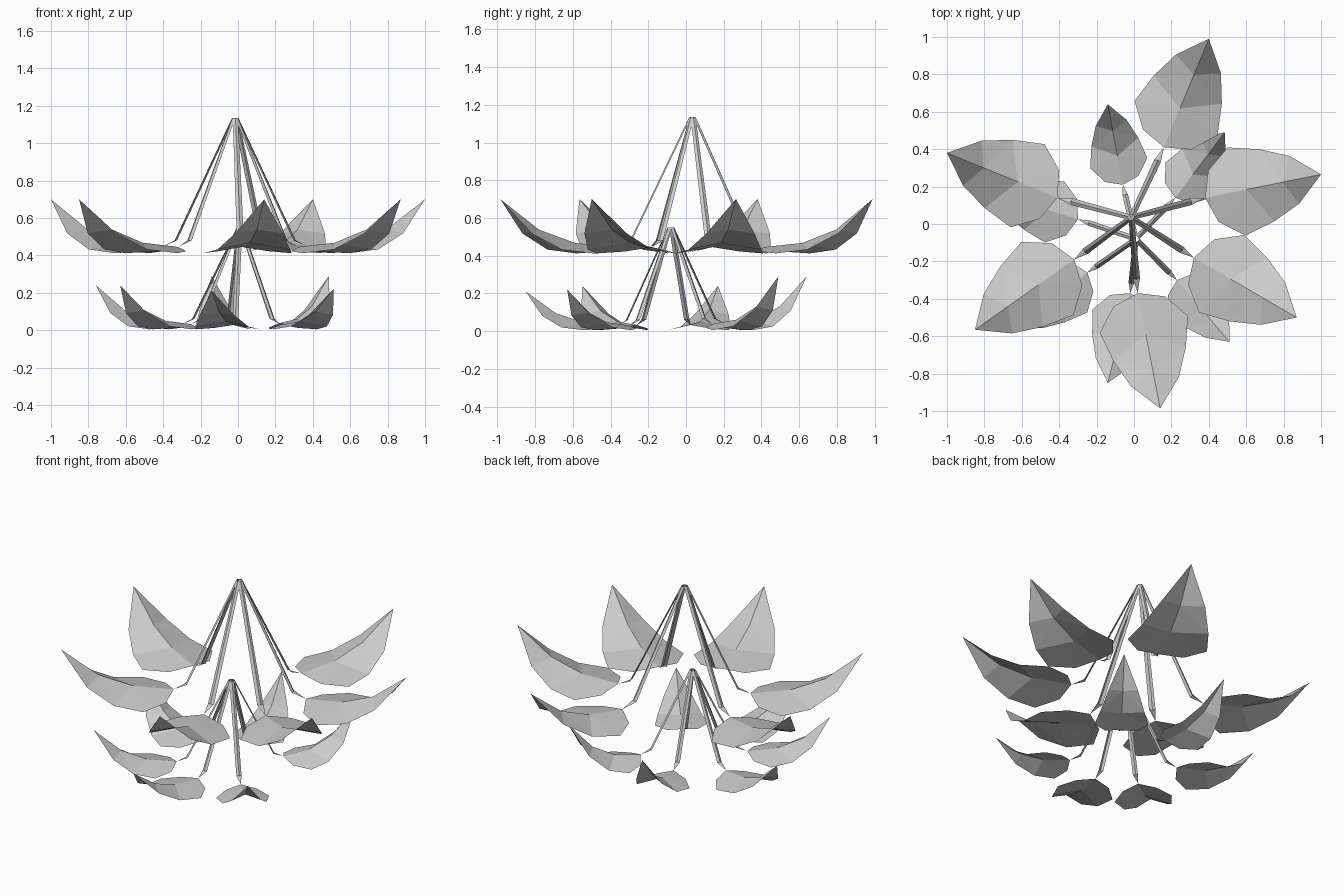
import bpy
from mathutils import Vector

if "Cube" in bpy.data.objects:
    bpy.data.objects.remove(bpy.data.objects["Cube"])

# Leaf half outline from base to tip: (along, sideways, height)
EDGE = [(0.045, 0.14, 0.01), (0.17, 0.24, 0.0), (0.335, 0.197, 0.02), (0.485, 0.13, 0.105)]
BASE, CENTRE, MID, TIP = (0, 0, 0.033), (0.225, 0, 0.055), (0.42, 0, 0.125), (0.63, 0, 0.285)


def make_object(name, verts, faces):
    mesh = bpy.data.meshes.new(name)
    mesh.from_pydata([tuple(v) for v in verts], [], faces)
    mesh.update()
    bpy.context.collection.objects.link(bpy.data.objects.new(name, mesh))


def leaf(name, base, tip, floor, tip_z, width):
    """Folded heart-shaped leaf with a centre rib and an upturned tip."""
    axis = Vector((tip[0] - base[0], tip[1] - base[1], 0))
    side = Vector((-axis.y, axis.x, 0)).normalized()
    stretch = 1 / 0.63
    lift = (tip_z - floor) / 0.285
    local = [BASE, CENTRE, MID, TIP] + EDGE + [(u, -v, z) for u, v, z in EDGE]
    verts = [Vector((base[0], base[1], floor + z * lift)) + axis * u * stretch + side * v * width
             for u, v, z in local]
    faces = []
    for k, flip in ((4, True), (8, False)):
        half = [(0, k, 1), (k, k + 1, 1), (k + 1, k + 2, 1),
                (1, k + 2, 2), (k + 2, k + 3, 2), (2, k + 3, 3)]
        faces += [f[::-1] if flip else f for f in half]
    make_object(name, verts, faces)


def stem(name, top, base, base_z, size):
    """Narrow folded blade from the hub, bending near the leaf and ending in a point."""
    top = Vector(top)
    end = Vector((base[0], base[1], base_z))
    out = Vector((end.x - top.x, end.y - top.y, 0))
    side = Vector((-out.y, out.x, 0)).normalized()
    out_n = out.normalized()
    knee = top + out * 0.8
    knee.z = base_z + 0.035 * size
    verts = []
    for p, w in ((top + out_n * 0.01, 0.014), (knee, 0.019 * size)):
        verts += [p - side * w, p + out_n * 0.008, p + side * w]
    verts.append(end)
    make_object(name, verts, [(0, 3, 4, 1), (1, 4, 5, 2), (3, 6, 4), (4, 6, 5)])


# Each leaf: base xy, tip xy, tip height
UPPER = [((0.16, 0.41), (0.40, 0.99), 0.70), ((0.38, 0.14), (1.00, 0.265), 0.70),
         ((0.32, -0.18), (0.87, -0.50), 0.70), ((0.02, -0.37), (0.14, -0.985), 0.70),
         ((-0.32, -0.19), (-0.85, -0.565), 0.70), ((-0.41, 0.14), (-1.0, 0.38), 0.70)]
LOWER = [((-0.06, 0.21), (-0.14, 0.64), 0.29), ((0.22, 0.14), (0.485, 0.49), 0.29),
         ((0.23, -0.30), (0.51, -0.63), 0.22), ((-0.02, -0.37), (-0.14, -0.85), 0.21),
         ((-0.25, -0.26), (-0.63, -0.55), 0.24), ((-0.30, 0.025), (-0.76, 0.17), 0.24)]

# Two tiers of leaves hanging from two hubs
for tier, leaves, hub, floor, size in (("upper", UPPER, (-0.015, 0.035, 1.135), 0.412, 1.0),
                                       ("lower", LOWER, (0.01, -0.08, 0.55), 0.005, 0.8)):
    for i, (base, tip, tip_z) in enumerate(leaves):
        length = (Vector(tip) - Vector(base)).length
        width = 1.0 if tier == "upper" else length / 0.63 * 0.93
        lift = (tip_z - floor) / 0.285
        leaf(f"{tier}_leaf_{i + 1}", base, tip, floor, tip_z, width)
        stem(f"{tier}_stem_{i + 1}", hub, base, floor + BASE[2] * lift, size)
